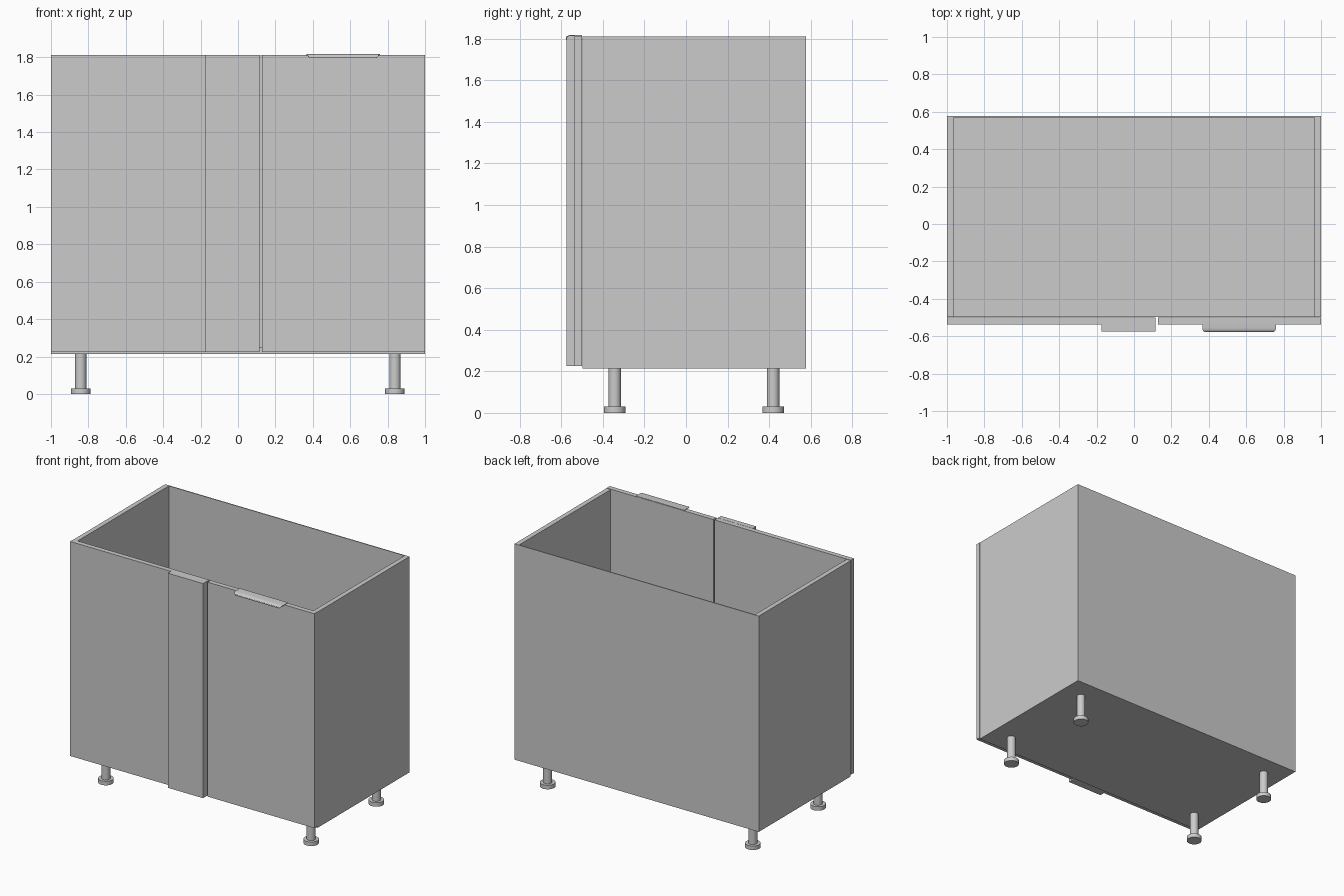
import bpy, bmesh

if "Cube" in bpy.data.objects:
    bpy.data.objects.remove(bpy.data.objects["Cube"])


def box(name, x, y, z):
    """Box from (min, max) ranges."""
    bm = bmesh.new()
    bmesh.ops.create_cube(bm, size=1)
    for v in bm.verts:
        v.co = [r[0] + (c + 0.5) * (r[1] - r[0]) for c, r in zip(v.co, (x, y, z))]
    me = bpy.data.meshes.new(name)
    bm.to_mesh(me)
    bm.free()
    ob = bpy.data.objects.new(name, me)
    bpy.context.collection.objects.link(ob)
    return ob


def cylinder(name, x, y, z0, z1, r):
    bpy.ops.mesh.primitive_cylinder_add(vertices=32, radius=r, depth=z1 - z0,
                                        location=(x, y, (z0 + z1) / 2))
    bpy.context.object.name = name
    bpy.ops.object.shade_smooth_by_angle()


BOTTOM, TOP = 0.213, 1.81
FRONT, BACK = -0.498, 0.577
T = 0.035

# Open-topped carcass
for side, s in (("left", -1), ("right", 1)):
    box(side + "_side", sorted((s * (1 - T), s)), (FRONT, BACK), (BOTTOM, TOP))
box("floor_panel", (T - 1, 1 - T), (FRONT, BACK - 0.006), (BOTTOM, BOTTOM + T))
box("back_panel", (T - 1, 1 - T), (BACK - 0.007, BACK), (BOTTOM, TOP))

# Fixed blind front, raised filler strip and door
box("blind_front", (-1, 0.115), (-0.536, -0.5), (0.225, 1.812))
box("filler_strip", (-0.173, 0.115), (-0.574, -0.536), (0.225, 1.813))
box("door", (0.127, 1), (-0.536, -0.5), (0.225, 1.812))

# Edge pull: thin plate over the door top with a lip curling down
rows = [(-0.500, 1.815, 0.197), (-0.556, 1.815, 0.197), (-0.566, 1.813, 0.195),
        (-0.572, 1.809, 0.190), (-0.575, 1.804, 0.185), (-0.575, 1.797, 0.180)]
verts = [(0.562 + s * w, y, z) for y, z, w in rows for s in (-1, 1)]
faces = [(2 * i, 2 * i + 2, 2 * i + 3, 2 * i + 1) for i in range(len(rows) - 1)]
mesh = bpy.data.meshes.new("door_pull")
mesh.from_pydata(verts, [], faces)
pull = bpy.data.objects.new("door_pull", mesh)
bpy.context.collection.objects.link(pull)
mod = pull.modifiers.new("thickness", 'SOLIDIFY')
mod.thickness = 0.004
mod.offset = 0
bpy.ops.object.select_all(action='DESELECT')
bpy.context.view_layer.objects.active = pull
pull.select_set(True)
bpy.ops.object.modifier_apply(modifier=mod.name)
bpy.ops.object.shade_smooth_by_angle()

# Adjustable legs with round feet
for side, x in (("left", -0.841), ("right", 0.839)):
    for end, y in (("front", -0.343), ("back", 0.419)):
        cylinder(f"{end}_{side}_leg", x, y, 0.03, BOTTOM, 0.03)
        cylinder(f"{end}_{side}_foot", x, y, 0, 0.03, 0.052)
